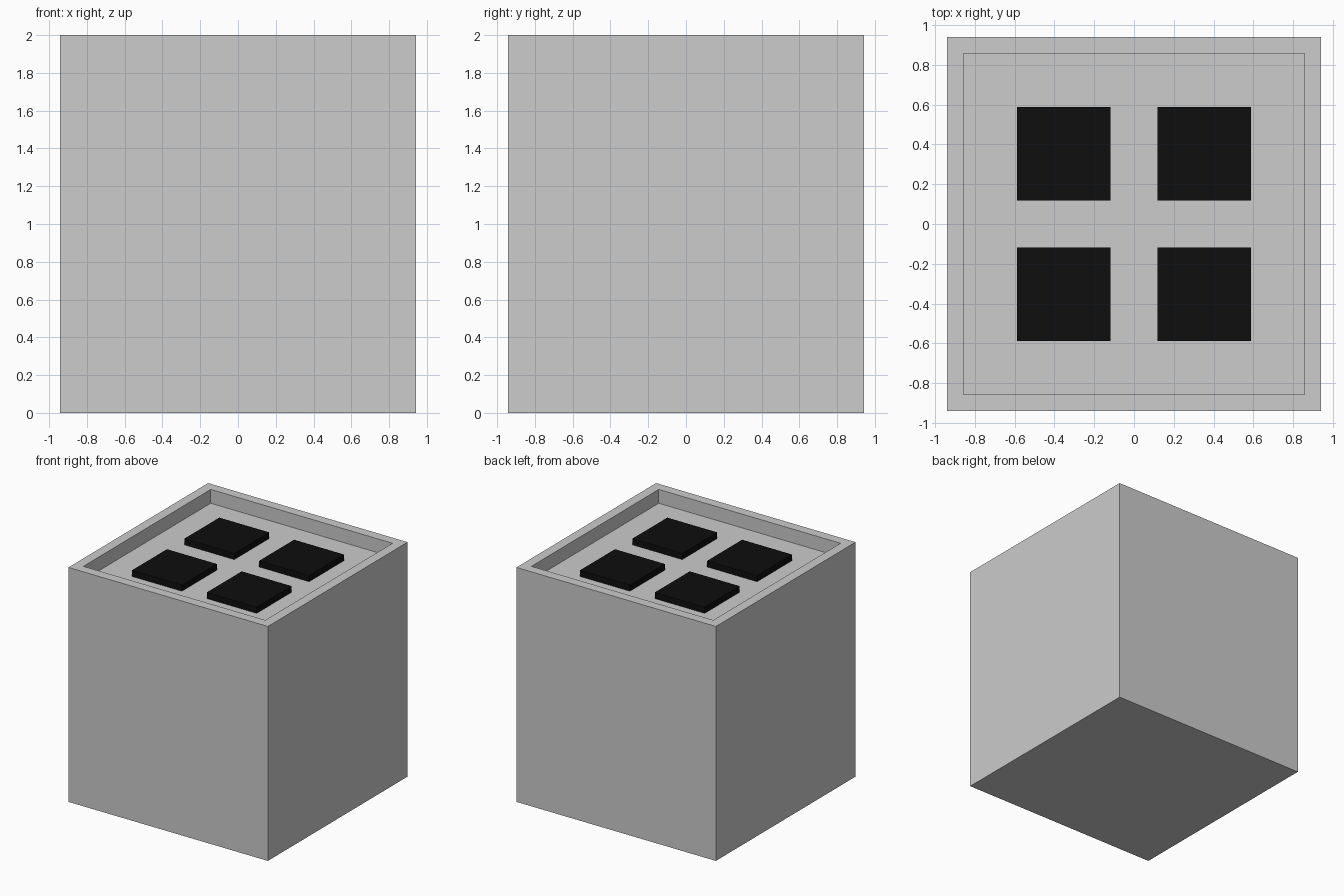
import bpy, bmesh
from mathutils import Matrix, Vector

if "Cube" in bpy.data.objects:
    bpy.data.objects.remove(bpy.data.objects["Cube"])

U = 2 / 17          # one module of the block
HALF = 8 * U        # half width of the body
FLOOR = 16 * U      # height of the recessed top
PAD_TOP = 1.935


def material(name, value):
    m = bpy.data.materials.new(name)
    m.diffuse_color = (value, value, value, 1)
    m.use_nodes = True
    m.node_tree.nodes["Principled BSDF"].inputs["Base Color"].default_value = m.diffuse_color
    return m


def add_box(bm, lo, hi):
    lo, hi = Vector(lo), Vector(hi)
    mat = Matrix.Translation((lo + hi) / 2) @ Matrix.Diagonal((*(hi - lo), 1))
    return bmesh.ops.create_cube(bm, size=1, matrix=mat)


def finish(bm, name, mat):
    mesh = bpy.data.meshes.new(name)
    bm.to_mesh(mesh)
    bm.free()
    mesh.materials.append(mat)
    obj = bpy.data.objects.new(name, mesh)
    bpy.context.collection.objects.link(obj)
    return obj


grey = material("light grey", 0.604)
black = material("near black", 0.0044)

# Body: a block whose top is inset and pushed down to form a raised rim
bm = bmesh.new()
add_box(bm, (-HALF, -HALF, 0), (HALF, HALF, 2))
bm.normal_update()
top = max(bm.faces, key=lambda f: f.calc_center_median().z)
bmesh.ops.inset_region(bm, faces=[top], thickness=U)
floor = bmesh.ops.extrude_discrete_faces(bm, faces=[top])["faces"][0]
bmesh.ops.translate(bm, verts=floor.verts, vec=(0, 0, FLOOR - 2))
bmesh.ops.recalc_face_normals(bm, faces=bm.faces)
finish(bm, "body", grey)

# Four square pads standing on the recessed top
for sx, side in ((-1, "left"), (1, "right")):
    for sy, end in ((-1, "front"), (1, "back")):
        bm = bmesh.new()
        c = Vector((sx * 3 * U, sy * 3 * U, 0))
        add_box(bm, c + Vector((-2 * U, -2 * U, FLOOR)),
                c + Vector((2 * U, 2 * U, PAD_TOP)))
        finish(bm, f"pad_{end}_{side}", black)
